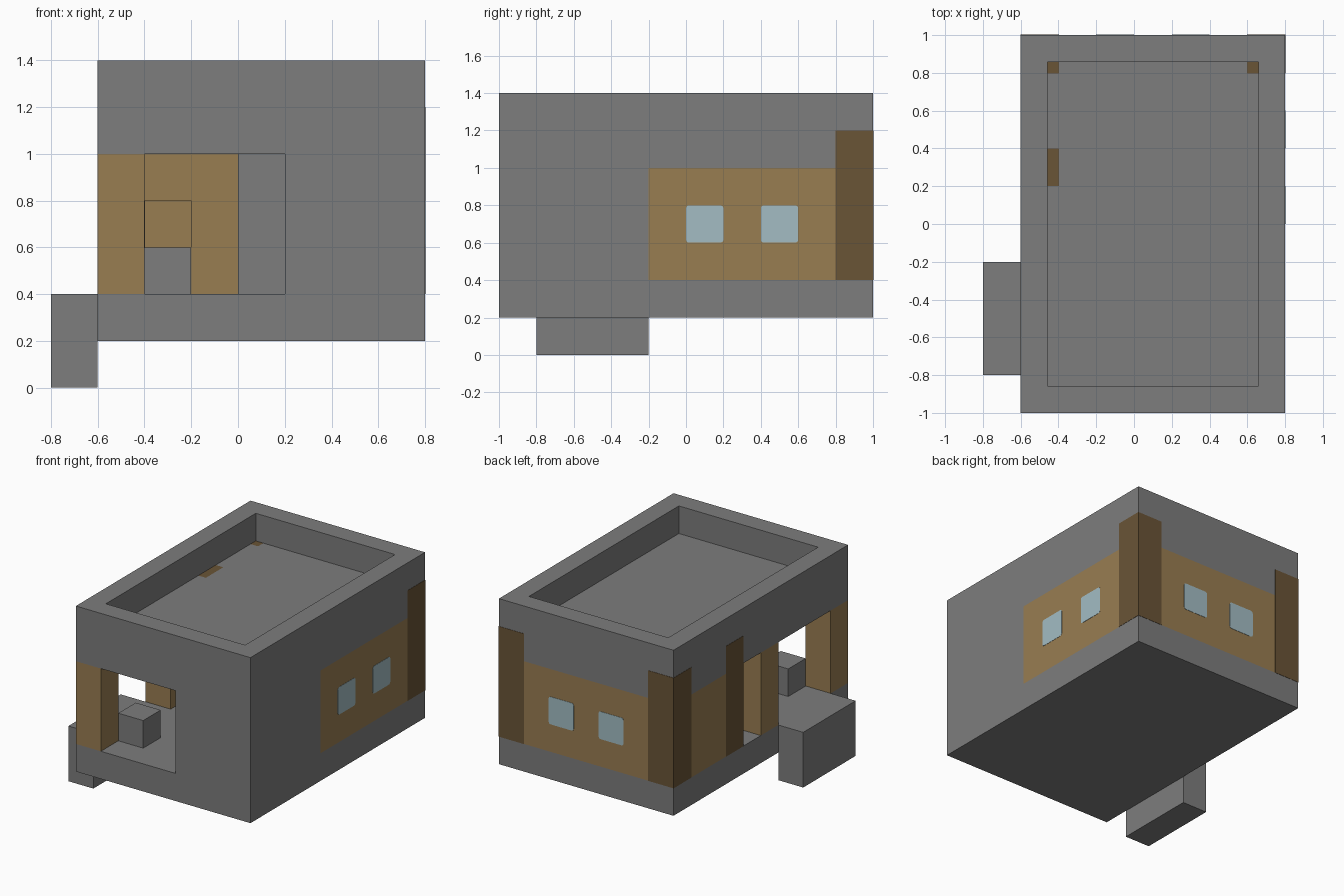
import bpy
import bmesh
from mathutils import Vector

cube = bpy.data.objects.get("Cube")
if cube:
    bpy.data.objects.remove(cube, do_unlink=True)


def material(name, rgb):
    mat = bpy.data.materials.new(name)
    mat.use_nodes = True
    mat.diffuse_color = (*rgb, 1)
    mat.node_tree.nodes["Principled BSDF"].inputs["Base Color"].default_value = (*rgb, 1)
    return mat


stone = material("grey stone", (0.205, 0.205, 0.205))
planks = material("brown planks", (0.315, 0.205, 0.083))
log = material("dark log", (0.144, 0.089, 0.037))
glass = material("pale blue glass", (0.366, 0.505, 0.55))

U = 0.2        # building module
PROUD = 0.002  # how far posts and panes stand out of the wall


def box(name, mat, x, y, z, grow=(0, 0, 0), round_axis=None, recess=0):
    """Box from three (low, high) ranges, with optional rounded outline or sunken top."""
    bm = bmesh.new()
    bmesh.ops.create_cube(bm, size=1)
    for v in bm.verts:
        for i, (lo, hi) in enumerate((x, y, z)):
            v.co[i] = hi + grow[i] if v.co[i] > 0 else lo - grow[i]
    bm.normal_update()
    if round_axis is not None:
        edges = [e for e in bm.edges
                 if abs((e.verts[0].co - e.verts[1].co).normalized()[round_axis]) > 0.9]
        bmesh.ops.bevel(bm, geom=edges, offset=0.015, segments=2, profile=0.5, affect="EDGES")
    if recess:
        top = max(bm.faces, key=lambda f: f.normal.z)
        bmesh.ops.inset_region(bm, faces=[top], thickness=U)
        sunk = bmesh.ops.extrude_discrete_faces(bm, faces=[top])["faces"][0]
        bmesh.ops.translate(bm, verts=sunk.verts, vec=Vector((0, 0, -recess)))
    bmesh.ops.recalc_face_normals(bm, faces=bm.faces)
    mesh = bpy.data.meshes.new(name)
    bm.to_mesh(mesh)
    bm.free()
    mesh.materials.append(mat)
    obj = bpy.data.objects.new(name, mesh)
    bpy.context.scene.collection.objects.link(obj)
    return obj


LEFT, RIGHT = (0.6, 0.8), (-0.6, -0.4)   # side wall thickness ranges
FRONT, BACK = (-1, -0.8), (0.8, 1)
WALL = (0.4, 1)                          # wall height range
WIDTH, DEPTH = (-0.6, 0.8), (-1, 1)

# Floor, roof with sunken top, and entrance step
box("floor_slab", stone, WIDTH, DEPTH, (0.2, 0.4))
box("roof", stone, WIDTH, DEPTH, (1, 1.4), recess=U)
box("entrance_step", stone, (-0.8, -0.6), (-0.8, -0.2), (0, 0.4))

# Stone walls
box("front_wall", stone, (0.2, 0.8), FRONT, WALL)
box("left_stone_wall", stone, LEFT, (-0.8, -0.2), WALL)

# Plank walls
box("front_corner_pier", planks, RIGHT, FRONT, WALL)
box("door_pier", planks, RIGHT, (-0.2, 0), WALL)
box("right_plank_wall", planks, RIGHT, (0.2, 0.8), WALL)
box("left_plank_wall", planks, LEFT, (-0.2, 0.8), WALL)
box("back_plank_wall", planks, WIDTH, BACK, WALL)

# Interior: partition with a low doorway, stone core and seat
box("partition", planks, (-0.2, 0), (0.2, 0.4), WALL)
box("partition_lintel", planks, (-0.4, -0.2), (0.2, 0.4), (0.8, 1))
box("stone_core", stone, (0, 0.6), (-0.2, 0.4), WALL)
box("seat_block", stone, (-0.4, -0.2), (-0.8, -0.6), (0.4, 0.6))

# Log posts
POST = (0.4, 1.2)
box("left_back_post", log, LEFT, BACK, POST, (PROUD, PROUD, 0))
box("right_back_post", log, RIGHT, BACK, POST, (PROUD, PROUD, 0))
box("right_middle_post", log, RIGHT, (0.2, 0.4), POST, (PROUD, 0, 0))

# Window panes
for i, start in enumerate((0, 0.4)):
    box(f"left_window_{i + 1}", glass, LEFT, (start, start + U), (0.6, 0.8),
        (PROUD, 0, 0), round_axis=0)
    box(f"back_window_{i + 1}", glass, (start - U, start), BACK, (0.6, 0.8),
        (0, PROUD, 0), round_axis=1)
